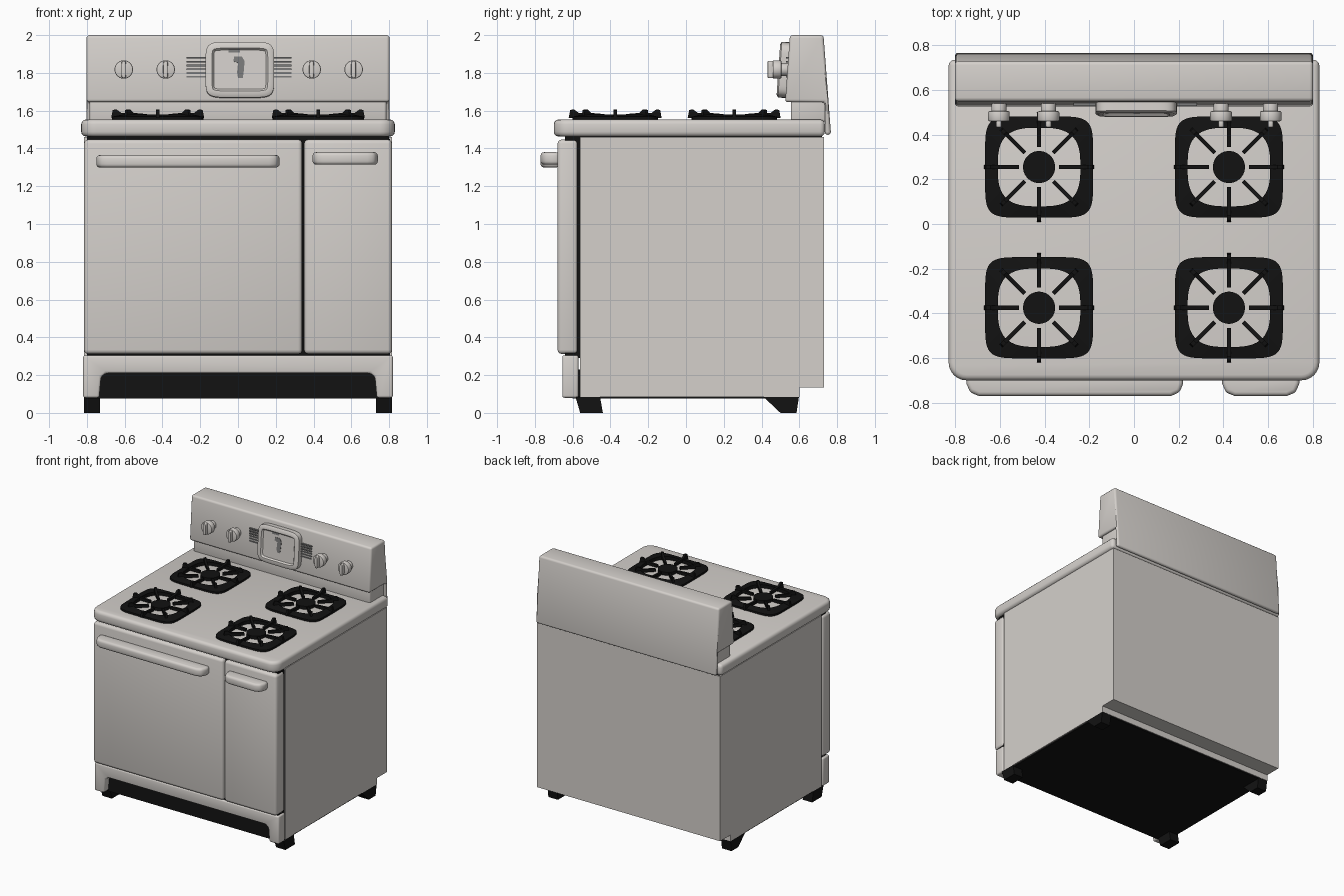
import bpy, bmesh, math
from mathutils import Vector, Matrix

if "Cube" in bpy.data.objects:
    bpy.data.objects.remove(bpy.data.objects["Cube"], do_unlink=True)


def material(name, rgb):
    m = bpy.data.materials.new(name)
    m.use_nodes = True
    m.diffuse_color = (*rgb, 1)
    bsdf = m.node_tree.nodes["Principled BSDF"]
    bsdf.inputs["Base Color"].default_value = (*rgb, 1)
    bsdf.inputs["Roughness"].default_value = 0.6
    return m


ENAMEL = material("warm white enamel", (0.66, 0.63, 0.60))
IRON = material("black iron", (0.006, 0.006, 0.006))
GREY = material("mid grey", (0.2, 0.2, 0.2))


def finish(bm, name, mat, bevel=0.0, segments=3):
    """Round the sharp edges, then turn the mesh into a smooth-shaded object."""
    bmesh.ops.recalc_face_normals(bm, faces=bm.faces)
    if bevel:
        sharp = [e for e in bm.edges if e.calc_face_angle(0) > math.radians(35)]
        bmesh.ops.bevel(bm, geom=sharp, offset=bevel, segments=segments,
                        profile=0.5, affect='EDGES', clamp_overlap=True)
    mesh = bpy.data.meshes.new(name)
    bm.to_mesh(mesh)
    bm.free()
    mesh.materials.append(mat)
    ob = bpy.data.objects.new(name, mesh)
    bpy.context.collection.objects.link(ob)
    bpy.ops.object.select_all(action='DESELECT')
    ob.select_set(True)
    bpy.context.view_layer.objects.active = ob
    bpy.ops.object.shade_smooth_by_angle(angle=math.radians(35))
    return ob


def place(axis, u, v, d):
    return Vector({'x': (d, u, v), 'y': (u, d, v), 'z': (u, v, d)}[axis])


def add_prism(bm, axis, outline, d0, d1):
    ends = [[bm.verts.new(place(axis, u, v, d)) for u, v in outline] for d in (d0, d1)]
    bm.faces.new(ends[0])
    cap = bm.faces.new(ends[1])
    for i in range(len(outline)):
        j = (i + 1) % len(outline)
        bm.faces.new((ends[0][i], ends[0][j], ends[1][j], ends[1][i]))
    return cap


def prism(name, axis, outline, d0, d1, mat, bevel=0.0):
    bm = bmesh.new()
    add_prism(bm, axis, outline, d0, d1)
    return finish(bm, name, mat, bevel)


def box(name, x, y, z, mat, bevel=0.0):
    rect = [(x[0], y[0]), (x[1], y[0]), (x[1], y[1]), (x[0], y[1])]
    return prism(name, 'z', rect, z[0], z[1], mat, bevel)


def rounded(cx, cy, a, b, power, n=40):
    """Superellipse outline: power 2 is an ellipse, higher is squarer."""
    pts = []
    for i in range(n):
        t = math.tau * (i + 0.5) / n
        c, s = math.cos(t), math.sin(t)
        pts.append((cx + a * math.copysign(abs(c) ** (2 / power), c),
                    cy + b * math.copysign(abs(s) ** (2 / power), s)))
    return pts


# Cabinet with a stepped lower back, and its dark underside
prism("cabinet", 'x', [(-0.56, 0.085), (0.6, 0.085), (0.6, 0.135), (0.73, 0.135),
                       (0.73, 1.46), (-0.56, 1.46)], -0.815, 0.815, ENAMEL)
box("underside", (-0.805, 0.805), (-0.6, 0.595), (0.075, 0.09), IRON)
box("door_gap", (-0.8, 0.805), (-0.64, -0.55), (0.29, 1.45), IRON)
box("top_gap", (-0.8, 0.8), (-0.64, 0.72), (1.44, 1.475), IRON)

# Kick panel with a wide opening and dark space behind it
prism("kick_panel", 'y', [(-0.82, 0.08), (-0.735, 0.08), (-0.725, 0.19), (-0.70, 0.21),
                          (0.70, 0.21), (0.725, 0.19), (0.735, 0.08), (0.82, 0.08),
                          (0.82, 0.305), (-0.82, 0.305)], -0.655, -0.57, ENAMEL, 0.012)
box("kick_recess", (-0.74, 0.74), (-0.6, -0.555), (0.08, 0.23), IRON)

# Doors and their handles
for side, x0, x1, h0, h1, hz in (("right", -0.815, 0.34, -0.75, 0.22, 1.332),
                                 ("left", 0.35, 0.815, 0.395, 0.74, 1.347)):
    box(side + "_door", (x0, x1), (-0.68, -0.572), (0.312, 1.447), ENAMEL, 0.022)
    r = 0.055
    bar = [(h0, -0.67), (h0, -0.77 + r), (h0 + 0.016, -0.77 + 0.016), (h0 + r, -0.77),
           (h1 - r, -0.77), (h1 - 0.016, -0.77 + 0.016), (h1, -0.77 + r), (h1, -0.67)]
    prism(side + "_handle", 'z', bar, hz - 0.033, hz + 0.033, ENAMEL, 0.018)

# Feet
for side, s in (("left", 1), ("right", -1)):
    for end, foot in (("front", [(-0.585, 0.085), (-0.56, 0), (-0.44, 0), (-0.455, 0.085)]),
                      ("rear", [(0.41, 0.085), (0.5, 0), (0.585, 0), (0.598, 0.085)])):
        prism(f"{end}_{side}_foot", 'x', foot, s * 0.73, s * 0.815, IRON)

# Cooktop slab with rounded front corners
corner = [(0.75 + 0.08 * math.cos(t), -0.62 - 0.08 * math.sin(t))
          for t in [math.pi / 2 * i / 6 for i in range(7)]]
outline = [(0.83, 0.735)] + corner + [(-x, y) for x, y in reversed(corner)] + [(-0.83, 0.735)]
prism("cooktop", 'z', outline, 1.463, 1.553, ENAMEL, 0.025)

# Back guard: lower neck, leaning console and rear skirt
prism("guard_neck", 'x', [(0.555, 1.54), (0.74, 1.54), (0.74, 1.68), (0.555, 1.68)],
      -0.785, 0.785, ENAMEL, 0.012)
prism("back_guard", 'x', [(0.735, 1.472), (0.768, 1.472), (0.728, 2.0), (0.55, 2.0),
                          (0.525, 1.645), (0.735, 1.645)], -0.802, 0.802, ENAMEL, 0.03)

# Clock housing with a sunken face
bm = bmesh.new()
cap = add_prism(bm, 'y', rounded(0.01, 1.815, 0.182, 0.148, 6, 48), 0.58, 0.497)
bmesh.ops.recalc_face_normals(bm, faces=bm.faces)
for width, depth in ((0.014, 0.008), (0.02, 0), (0.01, -0.012)):
    bmesh.ops.inset_region(bm, faces=[cap], thickness=width, depth=depth, use_even_offset=True)
clock = finish(bm, "clock_housing", ENAMEL)
lean = Matrix.Translation((0, 0.53, 1.815)) @ Matrix.Rotation(-0.07, 4, 'X') @ \
    Matrix.Translation((0, -0.53, -1.815))
clock.data.transform(lean)

# Printed marks on the clock face
bm = bmesh.new()
add_prism(bm, 'y', [(0.0, 1.77), (0.025, 1.77), (0.03, 1.80), (0.035, 1.86), (0.02, 1.885),
                    (-0.02, 1.885), (-0.025, 1.86), (0.0, 1.85), (-0.005, 1.80)], 0.504, 0.498)
add_prism(bm, 'y', [(-0.05, 1.905), (0.01, 1.905), (0.01, 1.925), (-0.05, 1.925)], 0.504, 0.498)
finish(bm, "clock_marks", GREY).data.transform(lean)

# Slatted grilles beside the clock
for side, x0, x1 in (("right", -0.272, -0.165), ("left", 0.185, 0.282)):
    bm = bmesh.new()
    for i in range(6):
        z = 1.775 + i * 0.02
        add_prism(bm, 'y', [(x0, z), (x1, z), (x1, z + 0.009), (x0, z + 0.009)], 0.55, 0.529)
    finish(bm, side + "_grille", GREY)

# Control knobs: stem, cap and finger grip
for i, x in enumerate((-0.605, -0.383, 0.39, 0.612)):
    bm = bmesh.new()
    add_prism(bm, 'y', rounded(x, 1.818, 0.034, 0.034, 2, 24), 0.55, 0.47)
    add_prism(bm, 'y', rounded(x, 1.818, 0.049, 0.049, 2, 24), 0.505, 0.46)
    add_prism(bm, 'y', rounded(x, 1.818, 0.013, 0.046, 4, 24), 0.465, 0.432)
    finish(bm, f"knob_{i + 1}", ENAMEL, 0.006, 2)


def burner(name, cx, cy):
    """Rounded square grate, eight tapering fingers and a round head."""
    bm = bmesh.new()
    outer = rounded(cx, cy, 0.242, 0.227, 6, 48)
    inner = rounded(cx, cy, 0.185, 0.176, 3, 48)
    rings = [[bm.verts.new((x, y, z)) for x, y in loop] for loop, z in
             ((outer, 1.55), (outer, 1.568), (inner, 1.58), (inner, 1.55))]
    for a, b in zip(rings, rings[1:] + rings[:1]):
        for i in range(48):
            j = (i + 1) % 48
            bm.faces.new((a[i], a[j], b[j], b[i]))
    for k in range(8):
        reach = 0.238 if k % 2 == 0 else 0.235
        before = set(bm.verts)
        add_prism(bm, 'y', [(0.09, 1.562), (0.09, 1.582), (reach - 0.045, 1.588),
                            (reach - 0.02, 1.607), (reach, 1.604), (reach + 0.008, 1.562)],
                  -0.009, 0.009)
        spin = Matrix.Translation((cx, cy, 0)) @ Matrix.Rotation(k * math.pi / 4, 4, 'Z')
        bmesh.ops.transform(bm, matrix=spin, verts=[v for v in bm.verts if v not in before])
    add_prism(bm, 'z', rounded(cx, cy, 0.072, 0.072, 2, 32), 1.55, 1.578)
    finish(bm, name, IRON)


for side, x in (("right", -0.425), ("left", 0.425)):
    burner(f"rear_{side}_burner", x, 0.255)
    burner(f"front_{side}_burner", x, -0.375)
